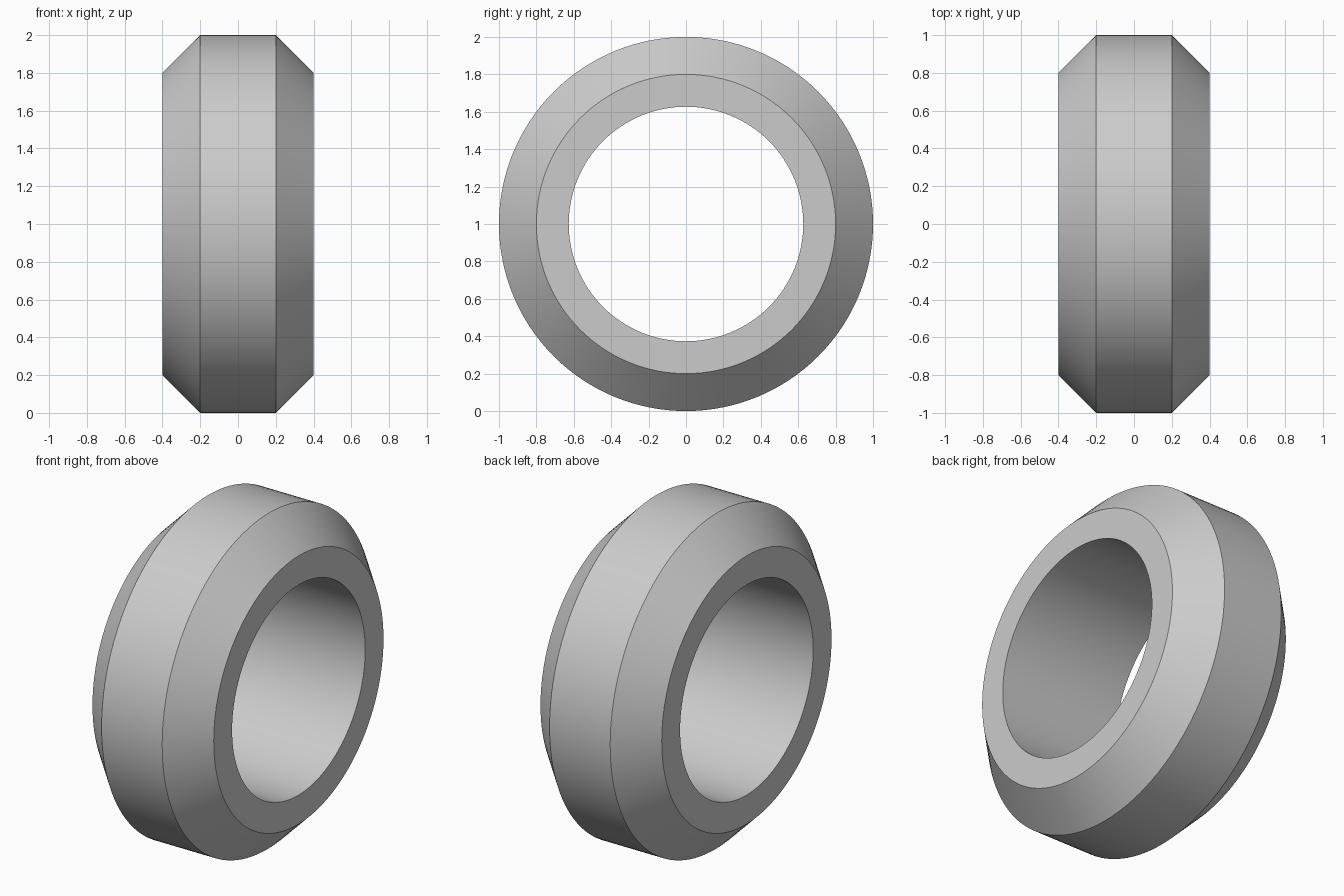
import bpy
import bmesh
import math
from mathutils import Matrix, Vector

cube = bpy.data.objects.get("Cube")
if cube:
    bpy.data.objects.remove(cube, do_unlink=True)

SEGMENTS = 128
RADIUS, BEVEL_RADIUS, BORE_RADIUS = 1.0, 0.8, 0.627
HALF_WIDTH, HALF_TREAD = 0.4, 0.2

# Plain grey material
grey = bpy.data.materials.new("plain grey")
grey.use_nodes = True
colour = (0.6, 0.6, 0.6, 1.0)
grey.diffuse_color = colour
grey.node_tree.nodes["Principled BSDF"].inputs["Base Color"].default_value = colour

# Half cross-section (x, radius), mirrored into a closed loop
half = [(HALF_WIDTH, BORE_RADIUS), (HALF_WIDTH, BEVEL_RADIUS), (HALF_TREAD, RADIUS)]
profile = half + [(-x, r) for x, r in reversed(half)]

# Ring: the cross-section turned around the x axis
bm = bmesh.new()
rings = []
for i in range(SEGMENTS):
    turn = Matrix.Rotation(math.tau * i / SEGMENTS, 3, "X")
    rings.append([bm.verts.new(turn @ Vector((x, 0, r)) + Vector((0, 0, RADIUS)))
                  for x, r in profile])
for i, ring in enumerate(rings):
    following = rings[(i + 1) % SEGMENTS]
    for j in range(len(profile)):
        k = (j + 1) % len(profile)
        bm.faces.new((ring[j], ring[k], following[k], following[j]))
bmesh.ops.recalc_face_normals(bm, faces=bm.faces)

mesh = bpy.data.meshes.new("bevelled_ring")
bm.to_mesh(mesh)
bm.free()
mesh.materials.append(grey)
ring_object = bpy.data.objects.new("bevelled_ring", mesh)
bpy.context.collection.objects.link(ring_object)

# Smooth around the ring, crisp at the profile corners
bpy.ops.object.select_all(action="DESELECT")
ring_object.select_set(True)
bpy.context.view_layer.objects.active = ring_object
bpy.ops.object.shade_smooth_by_angle(angle=math.radians(30))
